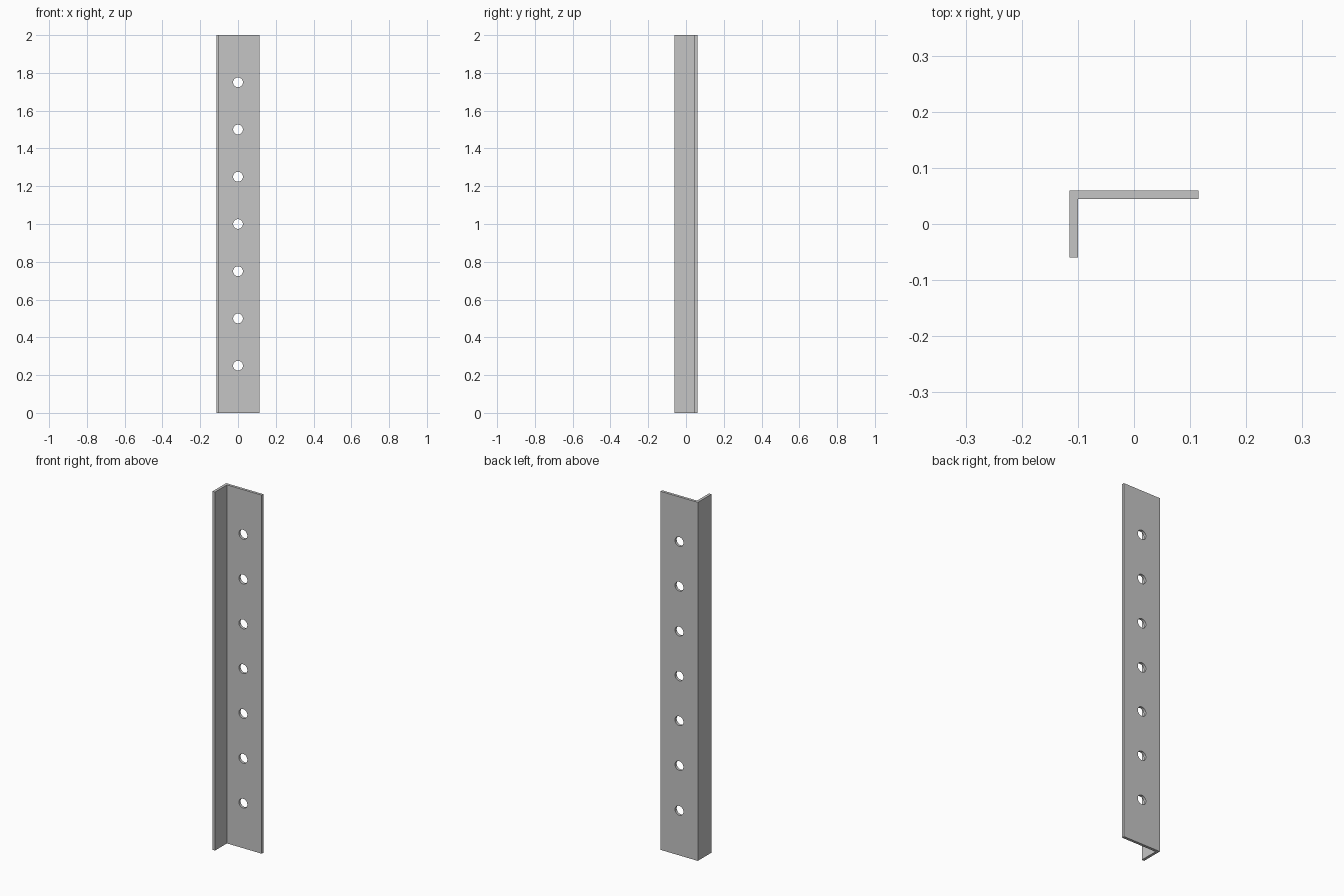
import bpy
import bmesh
from math import radians
from mathutils import Matrix, Vector

WIDTH, DEPTH, HEIGHT, THICK = 0.23, 0.12, 2.0, 0.015
HOLE_RADIUS, HOLE_COUNT = 0.026, 7

cube = bpy.data.objects.get("Cube")
if cube:
    bpy.data.objects.remove(cube, do_unlink=True)


def make_material(name, rgb):
    mat = bpy.data.materials.new(name)
    mat.use_nodes = True
    colour = (*rgb, 1.0)
    mat.diffuse_color = colour
    mat.node_tree.nodes["Principled BSDF"].inputs["Base Color"].default_value = colour
    return mat


def make_object(name, bm, mat):
    bmesh.ops.recalc_face_normals(bm, faces=bm.faces)
    mesh = bpy.data.meshes.new(name)
    bm.to_mesh(mesh)
    bm.free()
    mesh.materials.append(mat)
    obj = bpy.data.objects.new(name, mesh)
    bpy.context.collection.objects.link(obj)
    return obj


steel = make_material("light grey steel", (0.56, 0.56, 0.56))

# Angle bar: L profile extruded upwards
left, right = -WIDTH / 2, WIDTH / 2
front, back = -DEPTH / 2, DEPTH / 2
profile = [(left, front), (left + THICK, front), (left + THICK, back - THICK),
           (right, back - THICK), (right, back), (left, back)]
bm = bmesh.new()
base = bm.faces.new([bm.verts.new((x, y, 0)) for x, y in profile])
extruded = bmesh.ops.extrude_face_region(bm, geom=[base], use_keep_orig=True)
top = [v for v in extruded["geom"] if isinstance(v, bmesh.types.BMVert)]
bmesh.ops.translate(bm, verts=top, vec=Vector((0, 0, HEIGHT)))
bar = make_object("angle_bar", bm, steel)

# Row of evenly spaced round holes through the wide flange
bm = bmesh.new()
for i in range(1, HOLE_COUNT + 1):
    place = Matrix.Translation((0, back - THICK / 2, HEIGHT * i / (HOLE_COUNT + 1)))
    bmesh.ops.create_cone(bm, cap_ends=True, segments=32, radius1=HOLE_RADIUS,
                          radius2=HOLE_RADIUS, depth=THICK * 3,
                          matrix=place @ Matrix.Rotation(radians(90), 4, "X"))
cutter = make_object("hole_cutter", bm, steel)
cutter.hide_render = True

holes = bar.modifiers.new("holes", "BOOLEAN")
holes.operation = "DIFFERENCE"
holes.solver = "EXACT"
holes.object = cutter
bpy.context.view_layer.objects.active = bar
bar.select_set(True)
bpy.ops.object.modifier_apply(modifier=holes.name)
bpy.data.objects.remove(cutter, do_unlink=True)

# Smooth hole walls, crisp flange edges
bpy.ops.object.shade_smooth_by_angle(angle=radians(30))
